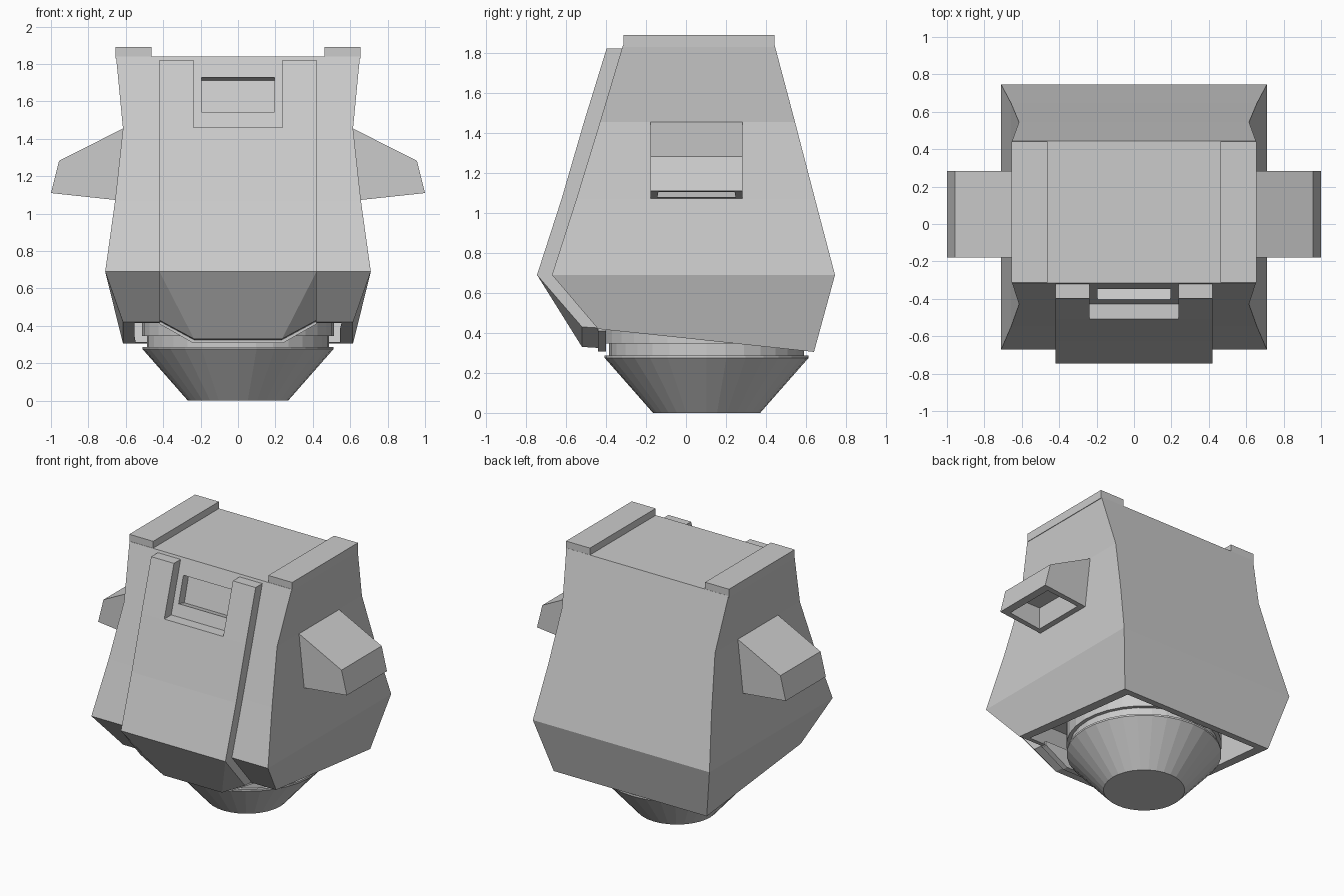
import bpy, bmesh, math
from mathutils import Matrix

if "Cube" in bpy.data.objects:
    bpy.data.objects.remove(bpy.data.objects["Cube"])


def new_object(name, bm):
    bmesh.ops.recalc_face_normals(bm, faces=bm.faces)
    mesh = bpy.data.meshes.new(name)
    bm.to_mesh(mesh)
    bm.free()
    obj = bpy.data.objects.new(name, mesh)
    bpy.context.collection.objects.link(obj)
    return obj


def loft(name, rings):
    """Skin equal-sized closed rings and cap both ends."""
    bm = bmesh.new()
    vs = [[bm.verts.new(p) for p in r] for r in rings]
    n = len(vs[0])
    for a, b in zip(vs, vs[1:]):
        for i in range(n):
            j = (i + 1) % n
            bm.faces.new((a[i], a[j], b[j], b[i]))
    bm.faces.new(vs[0])
    bm.faces.new(vs[-1])
    return new_object(name, bm)


def rect(x, y0, y1, z0, z1=None):
    """Ring symmetric in x; z0 at the front edge, z1 at the back edge."""
    z1 = z0 if z1 is None else z1
    return [(-x, y0, z0), (x, y0, z0), (x, y1, z1), (-x, y1, z1)]


def hull(name, points):
    bm = bmesh.new()
    for p in points:
        bm.verts.new(p)
    bmesh.ops.convex_hull(bm, input=bm.verts)
    bmesh.ops.dissolve_limit(bm, angle_limit=0.01, verts=bm.verts, edges=bm.edges)
    return new_object(name, bm)


def box(name, x0, x1, y0, y1, z0, z1):
    return hull(name, [(x, y, z) for x in (x0, x1) for y in (y0, y1) for z in (z0, z1)])


def apply(obj, mod):
    bpy.context.view_layer.objects.active = obj
    bpy.ops.object.modifier_apply(modifier=mod.name)


def cut(obj, cutter):
    cutter.hide_render = True
    mod = obj.modifiers.new("cut", 'BOOLEAN')
    mod.operation = 'DIFFERENCE'
    mod.solver = 'EXACT'
    mod.object = cutter
    apply(obj, mod)
    bpy.data.objects.remove(cutter)


def mirror(obj):
    apply(obj, obj.modifiers.new("mirror", 'MIRROR'))


# Tapered body with a slanted underside
body = loft("body", [
    rect(0.615, -0.44, 0.64, 0.42, 0.305),
    rect(0.71, -0.67, 0.745, 0.69),
    rect(0.657, -0.548, 0.645, 1.07),
    rect(0.615, -0.43, 0.545, 1.455),
    rect(0.652, -0.315, 0.443, 1.84)])

# Hollow underneath
cut(body, loft("cavity_cutter", [
    rect(0.525, -0.333, 0.565, 0.30, 0.20),
    rect(0.62, -0.58, 0.66, 0.69)]))

# Tilted window recess in the upper front
window = box("window_cutter", -0.195, 0.195, -0.07, 0.07, -0.097, 0.097)
window.data.transform(Matrix.Translation((0, -0.38, 1.637)) @ Matrix.Rotation(-0.266, 4, 'X'))
cut(body, window)

# Raised strips on the roof
mirror(box("roof_strip", 0.463, 0.655, -0.313, 0.442, 1.83, 1.89))

# Raised front panel with a notch round the window
panel = loft("front_panel", [
    rect(0.42, -0.745, -0.64, 0.69),
    rect(0.42, -0.622, -0.52, 1.07),
    rect(0.42, -0.51, -0.40, 1.455),
    rect(0.42, -0.397, -0.30, 1.822)])
cut(panel, box("notch_cutter", -0.237, 0.237, -0.8, 0, 1.46, 2))
cut(panel, box("panel_trim", -0.237, 0.237, -0.8, 0, 1.46, 2))

# Chamfered flap below the panel, and the thin plate behind it
hull("front_flap", [(s * x, y, z) for s in (-1, 1) for x, y, z in (
    (0.42, -0.745, 0.69), (0.42, -0.52, 0.43), (0.235, -0.52, 0.33),
    (0.42, -0.665, 0.69), (0.42, -0.44, 0.425), (0.235, -0.44, 0.325))])
hull("flap_backing", [(s * x, y, z) for s in (-1, 1) for y in (-0.44, -0.40) for x, z in (
    (0.42, 0.44), (0.42, 0.41), (0.24, 0.308))])

# Side pods, open underneath
pod_profile = [(0.615, 1.455), (0.957, 1.282), (1.0, 1.11), (0.655, 1.073), (0.60, 1.09), (0.58, 1.44)]
pod = loft("side_pod", [[(x, y, z) for x, z in pod_profile] for y in (-0.178, 0.283)])
cut(pod, hull("pod_cutter", [
    (x, y, z) for z, xs, ys in ((1.0, (0.685, 0.98), (-0.155, 0.26)),
                                (1.22, (0.71, 0.91), (-0.12, 0.225)))
    for x in xs for y in ys]))
mirror(pod)

# Round conical foot with a recessed collar
foot_profile = [(0.268, 0), (0.51, 0.275), (0.51, 0.288), (0.487, 0.288),
                (0.487, 0.347), (0.512, 0.347), (0.512, 0.62)]
foot = loft("base_cone", [
    [(r * math.cos(i * math.tau / 32), 0.103 + r * math.sin(i * math.tau / 32), z) for i in range(32)]
    for r, z in foot_profile])
